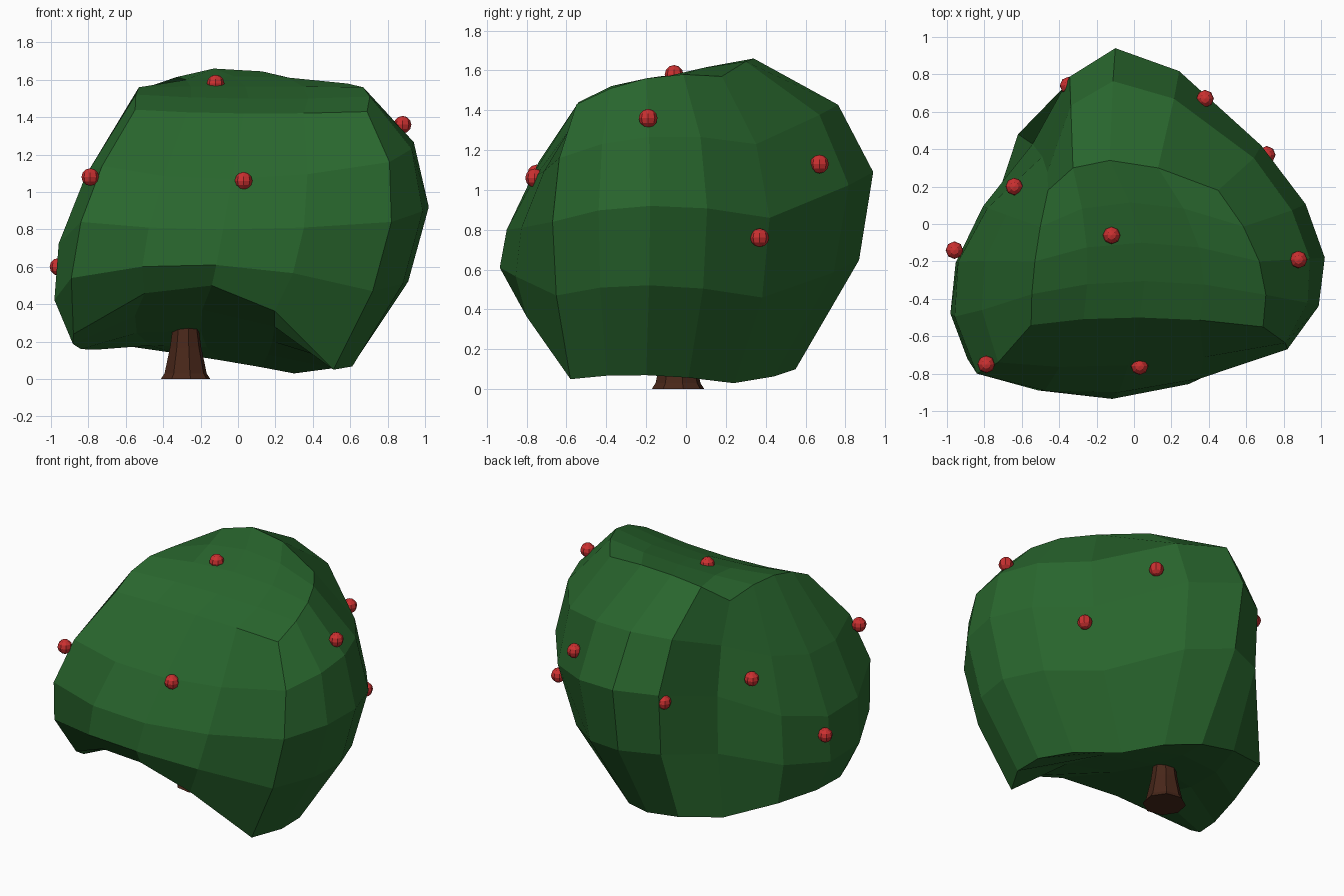
import bpy, bmesh, math
from mathutils import Vector

if "Cube" in bpy.data.objects:
    bpy.data.objects.remove(bpy.data.objects["Cube"])


def finish(bm, name, color):
    bmesh.ops.recalc_face_normals(bm, faces=bm.faces)
    mesh = bpy.data.meshes.new(name)
    bm.to_mesh(mesh)
    bm.free()
    mat = bpy.data.materials.get(color[0]) or bpy.data.materials.new(color[0])
    mat.diffuse_color = (*color[1], 1)
    mat.use_nodes = True
    mat.node_tree.nodes["Principled BSDF"].inputs["Base Color"].default_value = mat.diffuse_color
    mesh.materials.append(mat)
    obj = bpy.data.objects.new(name, mesh)
    bpy.context.collection.objects.link(obj)
    return obj


GREEN = ("leaf_green", (0.022, 0.135, 0.027))
BROWN = ("bark_brown", (0.065, 0.02, 0.01))
RED = ("berry_red", (0.6, 0.03, 0.03))

# Foliage: lumpy 3x3x3 cage, one layer per height, front row first, left to right
LAYERS = {
    -1: [(-.88, -.50, .24), (-.14, -.86, .50), (.51, -.58, .05),
         (-.84, -.22, .16), (-.20, -.05, .26), (.61, -.20, .07),
         (-.62, .48, .18), (-.09, .55, .10), (.30, .24, .03)],
    0: [(-.84, -.80, .84), (-.08, -.90, .80), (.82, -.67, .84),
        (-.94, -.20, .70), (0, 0, .8), (1.02, -.18, .92),
        (-.49, .36, .93), (-.10, .94, 1.09), (.68, .42, .86)],
    1: [(-.55, -.54, 1.44), (.03, -.50, 1.42), (.69, -.55, 1.43),
        (-.53, -.20, 1.56), (.04, -.10, 1.565), (.67, -.20, 1.56),
        (-.46, .18, 1.51), (-.13, .34, 1.66), (.45, .18, 1.57)],
}


def weights(t):
    return {-1: t * (t - 1) / 2, 0: 1 - t * t, 1: t * (t + 1) / 2}


def cage_point(p):
    # Quadratic blend through the cage points
    wx, wy, wz = (weights(t) for t in p)
    out = Vector()
    for k, pts in LAYERS.items():
        for n, co in enumerate(pts):
            out += Vector(co) * wx[n % 3 - 1] * wy[n // 3 - 1] * wz[k]
    return out


bm = bmesh.new()
bmesh.ops.create_cube(bm, size=2)
bmesh.ops.subdivide_edges(bm, edges=bm.edges[:], cuts=3, use_grid_fill=True)
for v in bm.verts:
    v.co = cage_point(v.co)
finish(bm, "foliage", GREEN)

# Trunk: flared eight-sided stem
bm = bmesh.new()
rings = []
for r, z in [(.135, 0), (.115, .03), (.085, .17), (.068, .29), (.06, .36)]:
    rings.append([bm.verts.new((-.28 + r * math.cos(a * math.pi / 4 + .2),
                                -.04 + r * math.sin(a * math.pi / 4 + .2), z))
                  for a in range(8)])
for lo, hi in zip(rings, rings[1:]):
    for i in range(8):
        j = (i + 1) % 8
        bm.faces.new((lo[i], lo[j], hi[j], hi[i]))
bm.faces.new(rings[0])
bm.faces.new(rings[-1])
finish(bm, "trunk", BROWN)

# Berries scattered over the foliage
BERRIES = [(-.12, -.06, 1.58), (.88, -.19, 1.36), (.03, -.76, 1.06),
           (-.79, -.75, 1.08), (-.96, -.14, .60), (.71, .37, .76),
           (.38, .67, 1.13), (-.64, .20, 1.03), (-.35, .74, 1.0)]
for n, co in enumerate(BERRIES):
    bm = bmesh.new()
    bmesh.ops.create_uvsphere(bm, u_segments=8, v_segments=6, radius=.047)
    obj = finish(bm, f"berry_{n + 1}", RED)
    obj.location = co
